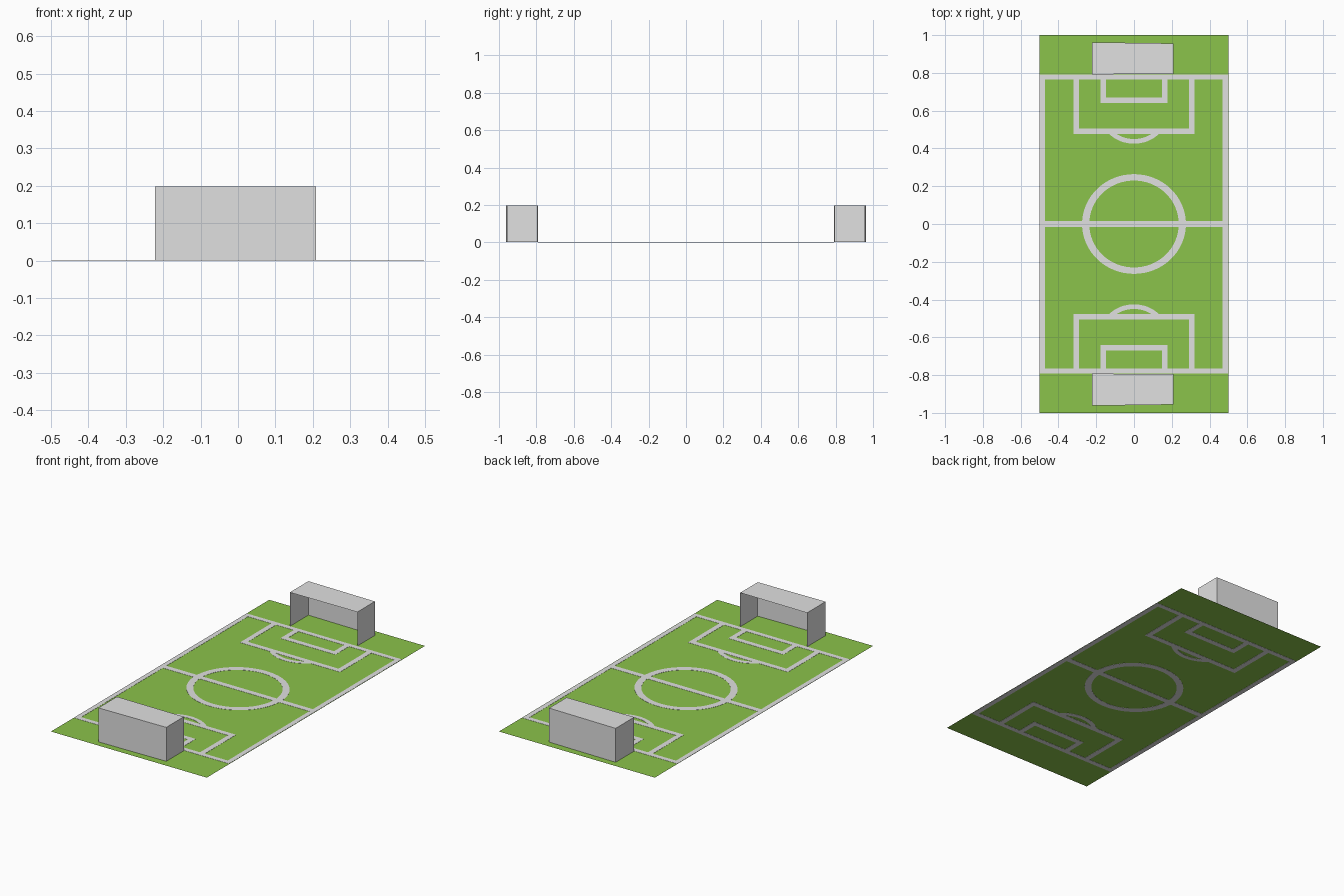
import bpy, bmesh, math

if "Cube" in bpy.data.objects:
    bpy.data.objects.remove(bpy.data.objects["Cube"])

def material(name, rgb):
    m = bpy.data.materials.new(name)
    m.diffuse_color = (*rgb, 1.0)
    m.use_nodes = True
    m.node_tree.nodes["Principled BSDF"].inputs["Base Color"].default_value = m.diffuse_color
    return m

GRASS = material("grass_green", (0.258, 0.546, 0.069))
WHITE = material("chalk_white", (0.75, 0.75, 0.75))
T = 0.001  # pitch height; painted lines straddle it so they show on both sides

def finish(bm, name, mat):
    me = bpy.data.meshes.new(name)
    bm.to_mesh(me)
    bm.free()
    me.materials.append(mat)
    ob = bpy.data.objects.new(name, me)
    bpy.context.collection.objects.link(ob)
    return ob

def rect(bm, x0, x1, y0, y1, z):
    bm.faces.new([bm.verts.new((x, y, z)) for x, y in
                  ((x0, y0), (x1, y0), (x1, y1), (x0, y1))])

def flip(bm):
    bmesh.ops.reverse_faces(bm, faces=bm.faces)

def thicken(bm):
    """Turn flat paint at z=0 into a very thin plate."""
    r = bmesh.ops.extrude_face_region(bm, geom=list(bm.faces))
    bmesh.ops.translate(bm, vec=(0, 0, 2 * T),
                        verts=[v for v in r["geom"] if isinstance(v, bmesh.types.BMVert)])
    bmesh.ops.recalc_face_normals(bm, faces=bm.faces)

def paint_rects(name, rects):
    bm = bmesh.new()
    for r in rects:
        rect(bm, *r, 0)
    thicken(bm)
    return finish(bm, name, WHITE)

def paint_arc(name, cy, outer, inner, a_out, a_in, n):
    """Band between two ellipses; a_out / a_in are (start, end) angles."""
    bm = bmesh.new()
    rows = []
    for i in range(n + 1):
        row = []
        for (rx, ry), (s, e) in ((inner, a_in), (outer, a_out)):
            a = s + (e - s) * i / n
            row.append(bm.verts.new((rx * math.cos(a), cy + ry * math.sin(a), 0)))
        rows.append(row)
    for p, q in zip(rows, rows[1:]):
        bm.faces.new((p[0], p[1], q[1], q[0]))
    bmesh.ops.remove_doubles(bm, verts=bm.verts, dist=1e-5)
    thicken(bm)
    return finish(bm, name, WHITE)

# Grass pitch
bm = bmesh.new()
rect(bm, -0.5, 0.5, -1, 1, T)
finish(bm, "pitch", GRASS)

# Touchlines, halfway line and centre circle
paint_rects("touchlines", [(-0.499, -0.471, -0.792, 0.792), (0.469, 0.497, -0.792, 0.792)])
paint_rects("halfway_line", [(-0.471, -0.24, -0.016, 0.016), (-0.24, 0.24, -0.016, 0.016),
                             (0.24, 0.469, -0.016, 0.016)])
full = (0, 2 * math.pi)
paint_arc("centre_circle", 0, (0.275, 0.264), (0.237, 0.23), full, full, 64)

for side, s in (("front", -1), ("back", 1)):
    def ys(a, b):
        return tuple(sorted((s * a, s * b)))

    # Goal line
    paint_rects(side + "_goal_line", [(-0.471, 0.469, *ys(0.764, 0.792))])
    # Penalty box and goal box: two sides and a crossbar each
    for name, half, y_out in (("penalty_box", 0.321, 0.476), ("goal_box", 0.177, 0.64)):
        w = 0.03
        paint_rects(f"{side}_{name}", [(-half, -half + w, *ys(y_out + w, 0.764)),
                                       (half - w, half, *ys(y_out + w, 0.764)),
                                       (-half, half, *ys(y_out, y_out + w))])
    # Arc at the edge of the penalty box, clipped where it meets the line
    cy, ro, ri = 0.62, 0.195, 0.17
    so, si = (math.acos((cy - 0.476) / r) for r in (ro, ri))
    mid = -s * math.pi / 2
    paint_arc(side + "_penalty_arc", s * cy, (ro, ro), (ri, ri),
              (mid - so, mid + so), (mid - si, mid + si), 16)

    # Goal: thin sheets for back, roof and two sides, open to the field
    bm = bmesh.new()
    plan = [(-0.222, 0.792), (-0.222, 0.962), (0.209, 0.956), (0.209, 0.795)]
    low = [bm.verts.new((x, s * y, T)) for x, y in plan]
    top = [bm.verts.new((x, s * y, 0.198)) for x, y in plan]
    for i in range(3):
        bm.faces.new((low[i], low[i + 1], top[i + 1], top[i]))
    bm.faces.new(top)
    bmesh.ops.recalc_face_normals(bm, faces=bm.faces)
    if max(bm.faces, key=lambda f: f.calc_center_median().z).normal.z < 0:
        flip(bm)
    finish(bm, side + "_goal", WHITE)
